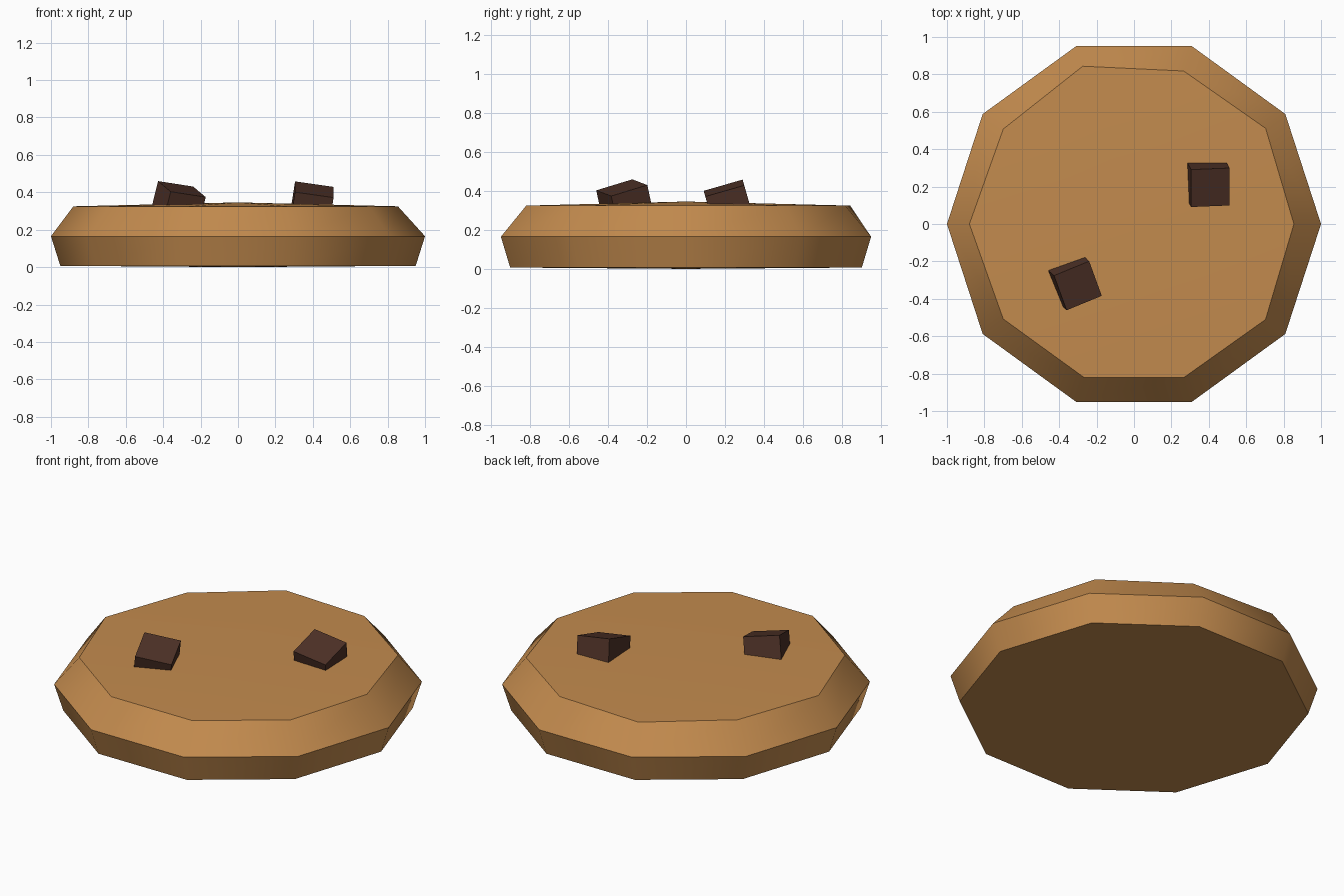
import bpy, bmesh, math
from mathutils import Matrix, Vector

if "Cube" in bpy.data.objects:
    bpy.data.objects.remove(bpy.data.objects["Cube"])


def material(name, rgb):
    m = bpy.data.materials.new(name)
    m.diffuse_color = (*rgb, 1)
    m.use_nodes = True
    m.node_tree.nodes["Principled BSDF"].inputs["Base Color"].default_value = m.diffuse_color
    return m


DOUGH = material("golden dough", (0.546, 0.258, 0.076))
CHOCOLATE = material("dark chocolate", (0.076, 0.031, 0.020))


def finish(bm, name, mat):
    bmesh.ops.recalc_face_normals(bm, faces=bm.faces)
    me = bpy.data.meshes.new(name)
    bm.to_mesh(me)
    bm.free()
    ob = bpy.data.objects.new(name, me)
    bpy.context.collection.objects.link(ob)
    me.materials.append(mat)
    return ob


# Cookie: ten-sided rings, with slightly uneven radii on the top ring
SIDES = 10
TOP_RADII = [0.855, 0.87, 0.86, 0.887, 0.864, 0.88, 0.864, 0.863, 0.863, 0.869]
RINGS = [([0.95] * SIDES, 0.007), ([1.0] * SIDES, 0.165), (TOP_RADII, 0.325)]

bm = bmesh.new()
rings = []
for radii, z in RINGS:
    rings.append([bm.verts.new((r * math.cos(math.tau * i / SIDES),
                                r * math.sin(math.tau * i / SIDES), z))
                  for i, r in enumerate(radii)])
bottom = bm.verts.new((0, 0, 0))
crown = bm.verts.new((0, 0, 0.346))
for i in range(SIDES):
    j = (i + 1) % SIDES
    for low, high in zip(rings, rings[1:]):
        bm.faces.new((low[i], low[j], high[j], high[i]))
    bm.faces.new((rings[0][j], rings[0][i], bottom))
    bm.faces.new((rings[-1][i], rings[-1][j], crown))
cookie = finish(bm, "cookie", DOUGH)
bpy.context.view_layer.objects.active = cookie
cookie.select_set(True)
bpy.ops.object.shade_smooth_by_angle(angle=math.radians(40))


# Chocolate chips: tilted cubes pressed into the top
def chip(name, top_centre, size, turn):
    rot = (Matrix.Rotation(math.radians(turn), 4, 'Z')
           @ Matrix.Rotation(math.radians(16), 4, 'X')
           @ Matrix.Rotation(math.radians(8.5), 4, 'Y'))
    b = bmesh.new()
    bmesh.ops.create_cube(b, size=size, matrix=Matrix.Translation((0, 0, -size / 2)))
    bmesh.ops.transform(b, matrix=Matrix.Translation(Vector(top_centre)) @ rot, verts=b.verts)
    return finish(b, name, CHOCOLATE)


chip("right_chip", (0.408, 0.195, 0.415), 0.208, 0)
chip("left_chip", (-0.30, -0.33, 0.417), 0.205, 20)
